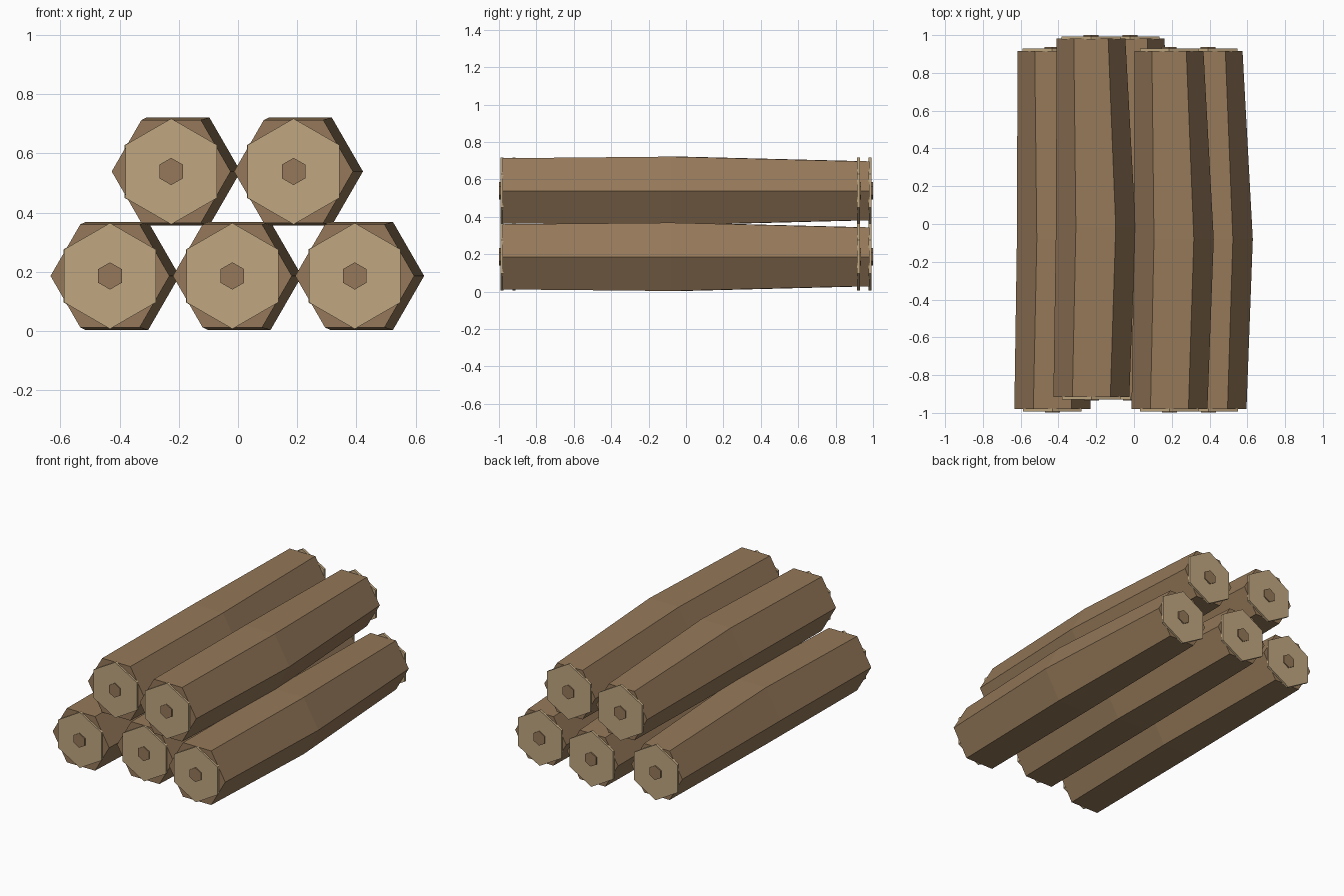
import bpy, bmesh
from math import cos, sin, pi
from mathutils import Vector

cube = bpy.data.objects.get("Cube")
if cube:
    bpy.data.objects.remove(cube, do_unlink=True)


def make_material(name, colour):
    mat = bpy.data.materials.new(name)
    mat.use_nodes = True
    mat.diffuse_color = colour
    mat.node_tree.nodes["Principled BSDF"].inputs["Base Color"].default_value = colour
    return mat


bark = make_material("brown bark", (0.30, 0.19, 0.10, 1))
cut_wood = make_material("pale cut wood", (0.53, 0.39, 0.22, 1))


def hex_loft(name, sections, location, mat, turn=0.0):
    """Skin six-sided rings along y; each section is (x, y, radius)."""
    bm = bmesh.new()
    rings = []
    for x, y, r in sections:
        angles = [turn + i * pi / 3 for i in range(6)]
        rings.append([bm.verts.new((x + r * cos(a), y, r * sin(a))) for a in angles])
    for a, b in zip(rings, rings[1:]):
        for i in range(6):
            j = (i + 1) % 6
            bm.faces.new((a[i], a[j], b[j], b[i]))
    bm.faces.new(rings[0])
    bm.faces.new(rings[-1])
    bmesh.ops.recalc_face_normals(bm, faces=bm.faces)
    mesh = bpy.data.meshes.new(name)
    bm.to_mesh(mesh)
    bm.free()
    mesh.materials.append(mat)
    obj = bpy.data.objects.new(name, mesh)
    obj.location = location
    bpy.context.collection.objects.link(obj)
    return obj


# Log profile: slightly bent to the left, thickest near the middle
FRONT, BEND, BACK = -0.98, -0.08, 0.917
LOG = [(0, FRONT, 0.201), (0.0235, BEND, 0.211), (-0.002, BACK, 0.182)]


def make_log(name, location):
    hex_loft(name, LOG, location, bark)
    # Pale cut face and raised core on both ends
    for end, (x, y, _), side in (("front", LOG[0], -1), ("back", LOG[-1], 1)):
        face_y, core_y = y + side * 0.012, y + side * 0.019
        inner = y - side * 0.004
        hex_loft(f"{name}_{end}_cut", [(x, inner, 0.179), (x, face_y, 0.179)],
                 location, cut_wood, pi / 6)
        hex_loft(f"{name}_{end}_core", [(x, y, 0.046), (x, core_y, 0.046)],
                 location, bark, pi / 6)


# Pile: three logs below, two above, some pushed back
SPACING, SHIFT = 0.4135, 0.064
base = Vector((-0.4325, 0, 0.186))
for i, name in enumerate(("bottom_right_log", "bottom_middle_log", "bottom_left_log")):
    make_log(name, base + Vector((i * SPACING, SHIFT * (i == 1), 0)))
for i, name in enumerate(("top_right_log", "top_left_log")):
    make_log(name, base + Vector(((i + 0.5) * SPACING, SHIFT * (i == 0), 0.353)))
